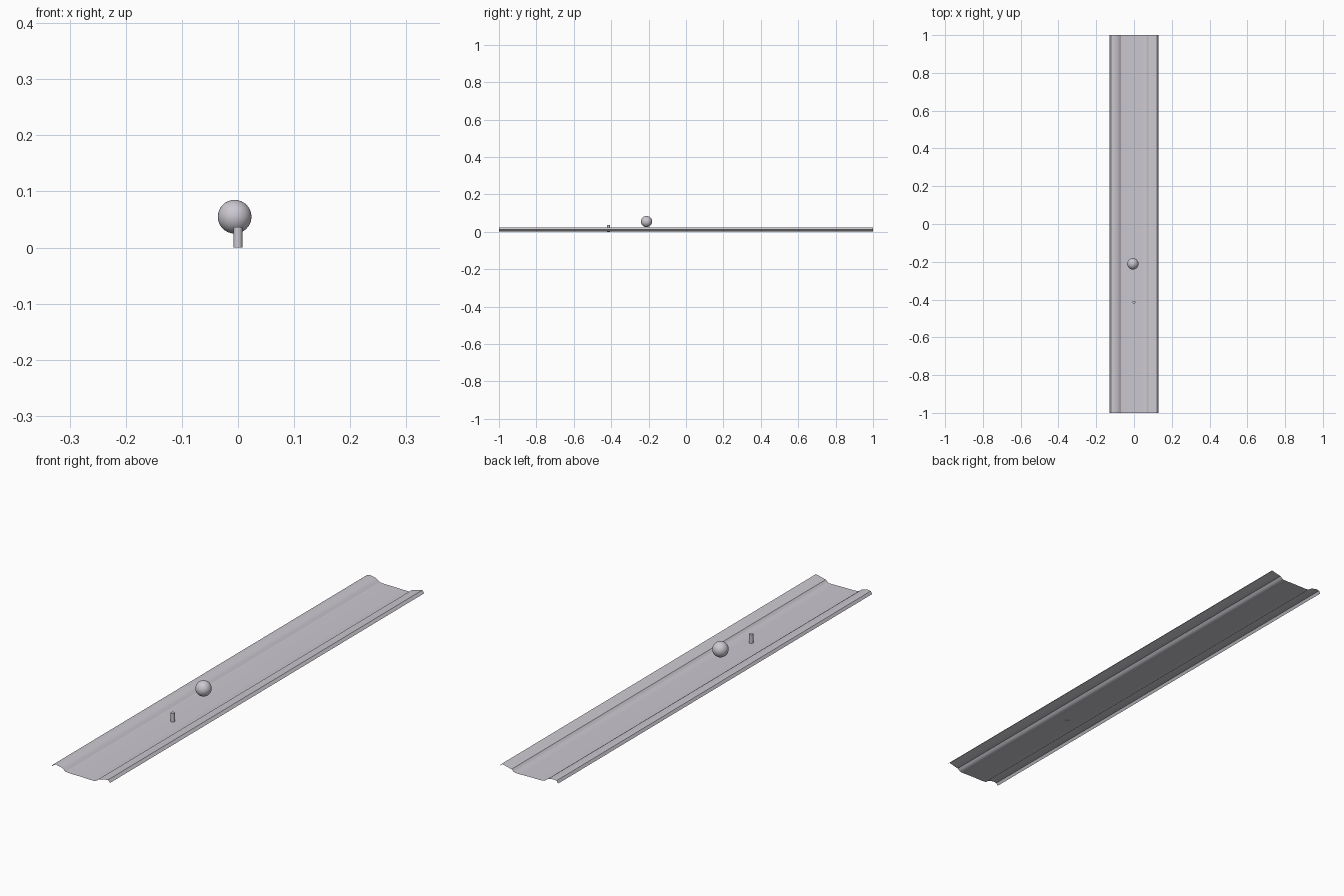
import bpy, bmesh

if "Cube" in bpy.data.objects:
    bpy.data.objects.remove(bpy.data.objects["Cube"])

# one flat grey for everything
grey = bpy.data.materials.new("pale grey")
grey.diffuse_color = (0.6, 0.58, 0.63, 1)
grey.use_nodes = True
grey.node_tree.nodes["Principled BSDF"].inputs["Base Color"].default_value = grey.diffuse_color


def finish(obj, name, angle):
    obj.name = name
    obj.data.materials.clear()
    obj.data.materials.append(grey)
    bpy.ops.object.select_all(action='DESELECT')
    obj.select_set(True)
    bpy.context.view_layer.objects.active = obj
    bpy.ops.object.shade_smooth_by_angle(angle=angle)


# trough: open cross-section swept along y as a single thin sheet
profile = [(-.130, .009), (-.123, .019), (-.110, .021), (-.086, .016), (-.078, .011),
           (-.069, .004), (-.050, .002), (0, .002), (.040, .001), (.062, .001),
           (.070, .005), (.077, .012), (.084, .013), (.100, .017), (.121, .022), (.130, .012)]
mesh = bpy.data.meshes.new("trough")
bm = bmesh.new()
rows = [[bm.verts.new((x, y, z)) for x, z in profile] for y in [-1 + i * 0.1 for i in range(21)]]
for a, b in zip(rows, rows[1:]):
    for i in range(len(profile) - 1):
        bm.faces.new((a[i], a[i + 1], b[i + 1], b[i]))
bm.to_mesh(mesh)
bm.free()
trough = bpy.data.objects.new("trough", mesh)
bpy.context.collection.objects.link(trough)
finish(trough, "trough", 0.5)

# ball hovering above the floor
bpy.ops.mesh.primitive_uv_sphere_add(segments=32, ring_count=16, radius=0.03,
                                     location=(-0.006, -0.211, 0.055))
finish(bpy.context.object, "ball", 0.5)

# small upright peg
bpy.ops.mesh.primitive_cylinder_add(vertices=32, radius=0.008, depth=0.037,
                                    location=(0, -0.415, 0.0185))
finish(bpy.context.object, "peg", 0.5)
